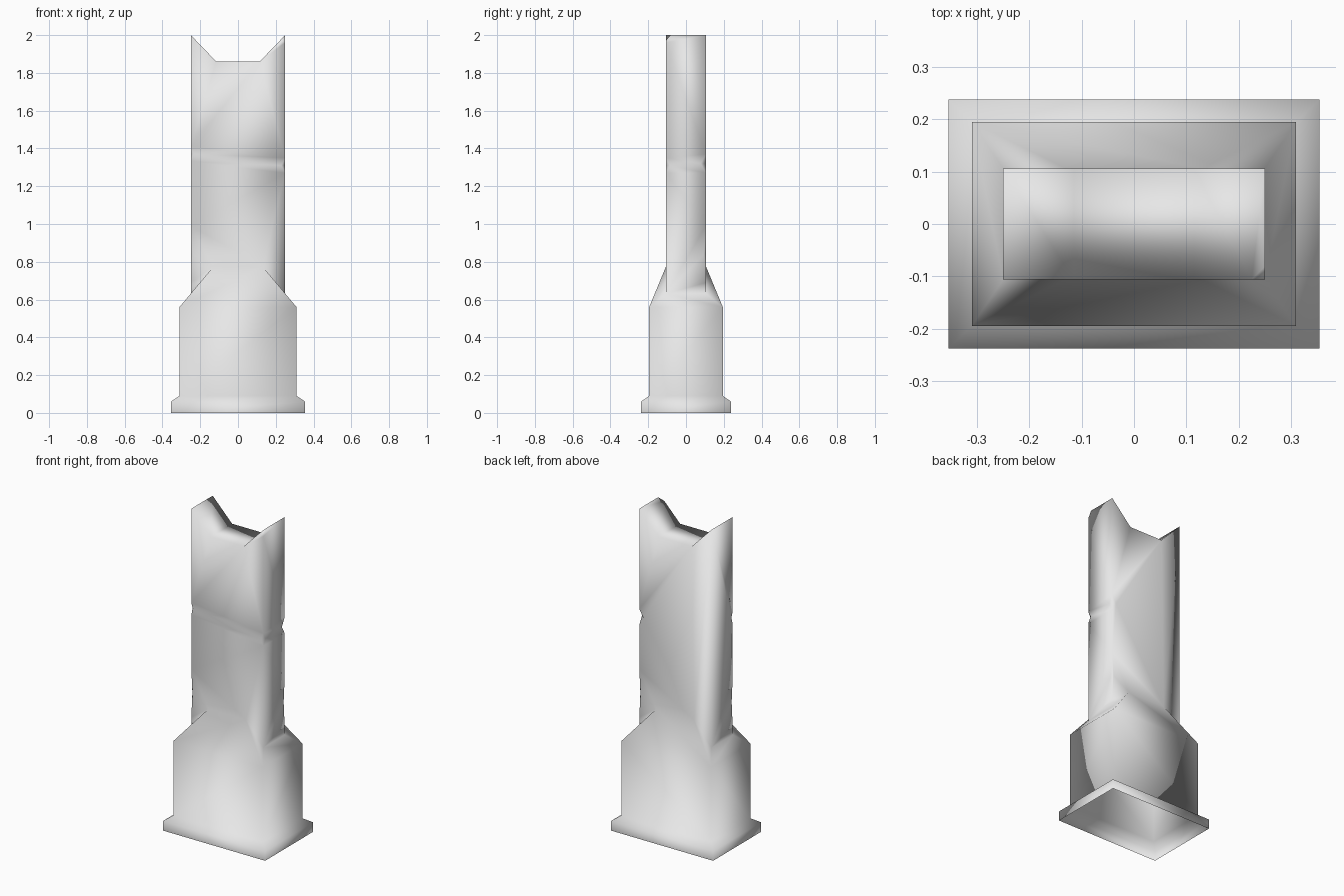
import bpy, bmesh

if "Cube" in bpy.data.objects:
    bpy.data.objects.remove(bpy.data.objects["Cube"])

stone = bpy.data.materials.new("grey_stone")
stone.diffuse_color = (0.8, 0.8, 0.8, 1)
stone.use_nodes = True
stone.node_tree.nodes["Principled BSDF"].inputs["Base Color"].default_value = stone.diffuse_color

# Main dimensions
PX, PY = 0.355, 0.238      # plinth half size
BX, BY = 0.31, 0.195       # block half size
SX, SY = 0.25, 0.106       # shaft half size
Z_PLINTH, Z_BLOCK, Z_SHOULDER = 0.06, 0.09, 0.56
TX, Z_TIP = 0.13, 0.775    # upper end of the sloped shoulders
Z_SIDE = Z_SHOULDER + (BX - SX) / (BX - TX) * (Z_TIP - Z_SHOULDER)
NX, Z_NOTCH, Z_TOP = 0.115, 1.86, 2.0

# Worn nicks on the vertical shaft edges: (height, half height, depth)
NICKS = {
    (1, 1): [(0.84, 0.15, 0.01), (1.32, 0.05, 0.028)],
    (1, -1): [(1.31, 0.04, 0.02)],
    (-1, -1): [(0.84, 0.15, 0.01), (1.37, 0.04, 0.012)],
    (-1, 1): [],
}
CHIP = 0.025               # broken top corner at (+x, -y)

bm = bmesh.new()


def face(*points):
    return bm.faces.new([bm.verts.new(p) for p in points])


def ring(x, y, z):
    return [(-x, -y, z), (x, -y, z), (x, y, z), (-x, y, z)]


def skin(low, high):
    """Four walls between two rectangular rings, split on a diagonal."""
    for i in range(4):
        j = (i + 1) % 4
        a, b, c, d = low[i], low[j], high[j], high[i]
        if i < 2:
            face(a, b, c)
            face(a, c, d)
        else:
            face(a, b, d)
            face(b, c, d)


def corner_edge(sx, sy, on_side):
    """Upward outline of one shaft corner, as seen by the side or front wall."""
    x, y = sx * SX, sy * SY
    pts = [(x, y, Z_SIDE)]
    for z, h, d in NICKS[sx, sy]:
        inner = (x, y - sy * d, z) if on_side else (x - sx * d, y, z)
        pts += [(x, y, z - h), inner, (x, y, z + h)]
    if (sx, sy) == (1, -1):
        pts += [(x, y, Z_TOP - 1.6 * CHIP), chip_side if on_side else chip_front]
    else:
        pts.append((x, y, Z_TOP))
    return pts


slope = (Z_TOP - Z_NOTCH) / (SX - NX)
chip_side = (SX, -SY + CHIP, Z_TOP)
chip_front = (SX - CHIP, -SY, Z_TOP - CHIP * slope)

# Plinth (open underneath), bevel and block
skin(ring(PX, PY, 0), ring(PX, PY, Z_PLINTH))
skin(ring(PX, PY, Z_PLINTH), ring(BX, BY, Z_BLOCK))
skin(ring(BX, BY, Z_BLOCK), ring(BX, BY, Z_SHOULDER))

for s in (-1, 1):
    # Shoulder slopes, front/back then left/right
    face((-BX, s * BY, Z_SHOULDER), (BX, s * BY, Z_SHOULDER),
         (TX, s * SY, Z_TIP), (-TX, s * SY, Z_TIP))
    face((s * BX, -BY, Z_SHOULDER), (s * BX, BY, Z_SHOULDER),
         (s * TX, SY, Z_TIP), (s * SX, SY, Z_SIDE),
         (s * SX, -SY, Z_SIDE), (s * TX, -SY, Z_TIP))
    # Shaft walls, front/back then left/right
    face((-TX, s * SY, Z_TIP), (TX, s * SY, Z_TIP), *corner_edge(1, s, False),
         (NX, s * SY, Z_NOTCH), (-NX, s * SY, Z_NOTCH),
         *reversed(corner_edge(-1, s, False)))
    face(*corner_edge(s, 1, True), *reversed(corner_edge(s, -1, True)))

# Notched top: floor and the two rising ends
face((-NX, -SY, Z_NOTCH), (NX, -SY, Z_NOTCH), (NX, SY, Z_NOTCH), (-NX, SY, Z_NOTCH))
face((-SX, -SY, Z_TOP), (-NX, -SY, Z_NOTCH), (-NX, SY, Z_NOTCH), (-SX, SY, Z_TOP))
face((NX, -SY, Z_NOTCH), chip_front, chip_side, (SX, SY, Z_TOP), (NX, SY, Z_NOTCH))

# Broken top corner and nick surfaces
face(chip_front, (SX, -SY, Z_TOP - 1.6 * CHIP), chip_side)
for (sx, sy), nicks in NICKS.items():
    x, y = sx * SX, sy * SY
    for z, h, d in nicks:
        for end in (z - h, z + h):
            face((x, y, end), (x - sx * d, y, z), (x, y - sy * d, z))

bmesh.ops.remove_doubles(bm, verts=bm.verts[:], dist=0.0005)
bmesh.ops.triangulate(bm, faces=[f for f in bm.faces if len(f.verts) > 3])
bmesh.ops.recalc_face_normals(bm, faces=bm.faces[:])
for f in bm.faces:
    f.smooth = True

mesh = bpy.data.meshes.new("stone_pillar")
bm.to_mesh(mesh)
bm.free()
mesh.materials.append(stone)
pillar = bpy.data.objects.new("stone_pillar", mesh)
bpy.context.collection.objects.link(pillar)
